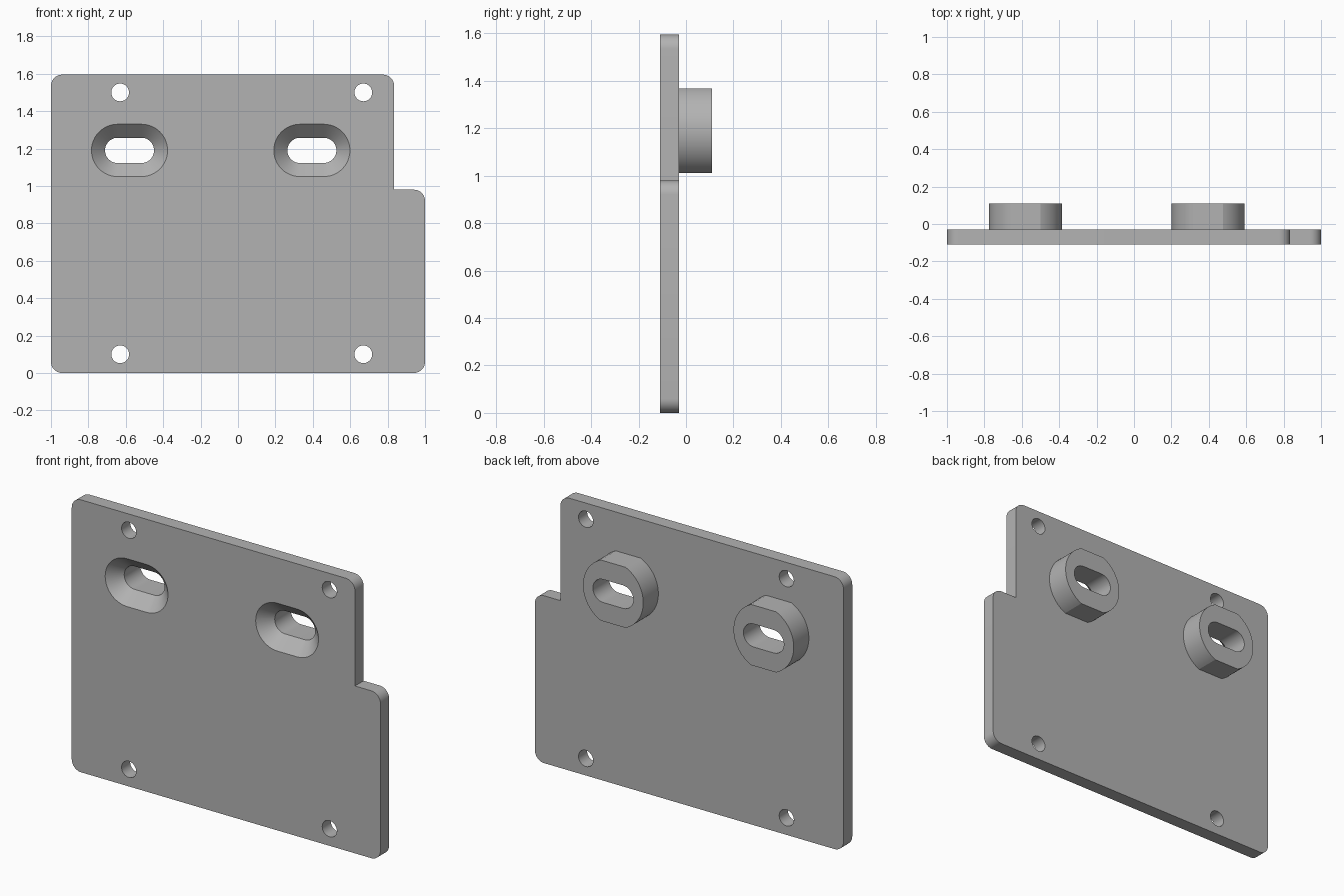
import bpy, bmesh
from math import sin, cos, pi, acos

cube = bpy.data.objects.get("Cube")
if cube:
    bpy.data.objects.remove(cube)

FRONT, PLATE_BACK, BOSS_BACK = -0.11, -0.03, 0.11
SLOT_Z = 1.19

steel = bpy.data.materials.new("plain grey")
steel.use_nodes = True
grey = (0.45, 0.45, 0.45, 1)
steel.diffuse_color = grey
steel.node_tree.nodes["Principled BSDF"].inputs["Base Color"].default_value = grey


def arc(cx, cz, r, start, end, steps):
    return [(cx + r * cos(start + (end - start) * i / steps),
             cz + r * sin(start + (end - start) * i / steps)) for i in range(steps + 1)]


def stadium(cx, cz, r, half):
    return arc(cx + half, cz, r, -pi / 2, pi / 2, 24) + arc(cx - half, cz, r, pi / 2, 3 * pi / 2, 24)


def loft(name, sections):
    """Solid through matching (y, outline) sections, capped at both ends."""
    bm = bmesh.new()
    rings = [[bm.verts.new((x, y, z)) for x, z in outline] for y, outline in sections]
    for a, b in zip(rings, rings[1:]):
        for i in range(len(a)):
            j = (i + 1) % len(a)
            bm.faces.new((a[i], a[j], b[j], b[i]))
    bm.faces.new(rings[0])
    bm.faces.new(rings[-1])
    bmesh.ops.recalc_face_normals(bm, faces=bm.faces)
    mesh = bpy.data.meshes.new(name)
    bm.to_mesh(mesh)
    bm.free()
    mesh.materials.append(steel)
    obj = bpy.data.objects.new(name, mesh)
    bpy.context.collection.objects.link(obj)
    return obj


def combine(target, tool, operation):
    tool.hide_render = True
    mod = target.modifiers.new(operation, "BOOLEAN")
    mod.operation, mod.object, mod.solver = operation, tool, "EXACT"
    bpy.context.view_layer.objects.active = target
    bpy.ops.object.modifier_apply(modifier=mod.name)
    bpy.data.objects.remove(tool)


# Plate with rounded corners and a stepped upper left corner
R = 0.06
top, step_x, step_z = 1.595, 0.835, 0.98
outline = (arc(-1 + R, R, R, pi, 1.5 * pi, 10) + arc(1 - R, R, R, 1.5 * pi, 2 * pi, 10)
           + arc(1 - R, step_z - R, R, 0, pi / 2, 10) + [(step_x, step_z)]
           + arc(step_x - R, top - R, R, 0, pi / 2, 10) + arc(-1 + R, top - R, R, pi / 2, pi, 10))
plate = loft("mounting_plate", [(FRONT, outline), (PLATE_BACK, outline)])

# Round bosses with flats above and below, then countersunk slots through them
boss_r, flat = 0.195, 0.1775
a = pi / 2 - acos(flat / boss_r)
for x in (-0.58, 0.395):
    rim = arc(x, SLOT_Z, boss_r, -a, a, 32) + arc(x, SLOT_Z, boss_r, pi - a, pi + a, 32)
    combine(plate, loft("boss", [(-0.07, rim), (BOSS_BACK, rim)]), "UNION")
for x in (-0.58, 0.395):
    wide, narrow = stadium(x, SLOT_Z, 0.16, 0.0635), stadium(x, SLOT_Z, 0.0675, 0.0635)
    combine(plate, loft("slot_cutter", [(FRONT - 0.02, wide), (-0.0375, narrow), (0.2, narrow)]),
            "DIFFERENCE")

# Screw holes
for x in (-0.63, 0.67):
    for z in (0.1, 1.5):
        ring = arc(x, z, 0.0475, 0, 2 * pi, 32)[:-1]
        combine(plate, loft("hole_cutter", [(-0.2, ring), (0.05, ring)]), "DIFFERENCE")

bpy.ops.object.select_all(action="DESELECT")
plate.select_set(True)
bpy.context.view_layer.objects.active = plate
bpy.ops.object.shade_smooth_by_angle(angle=pi / 7)
